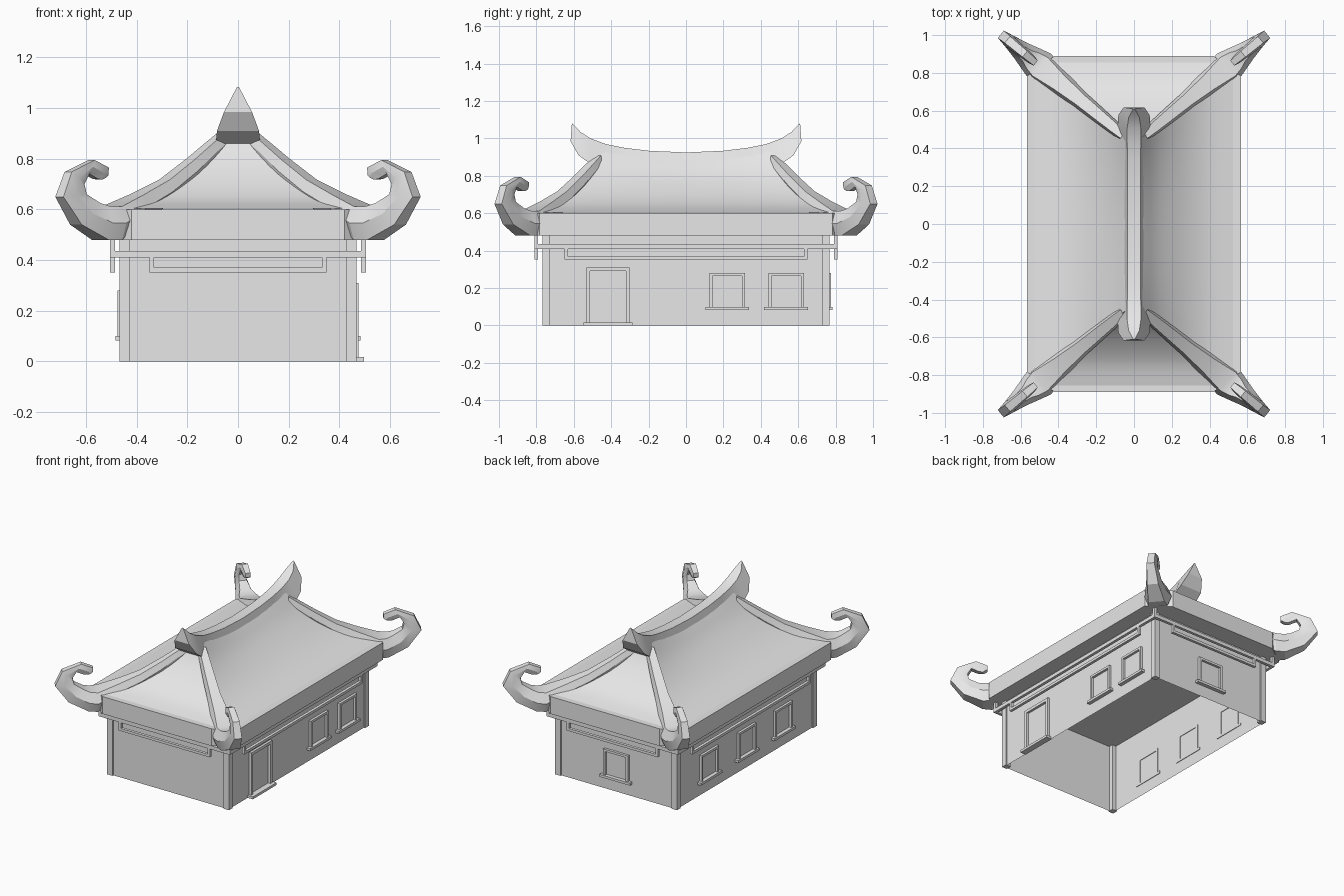
import bpy, bmesh, math
from mathutils import Vector

if "Cube" in bpy.data.objects:
    bpy.data.objects.remove(bpy.data.objects["Cube"])

grey = bpy.data.materials.new("plain_grey")
grey.use_nodes = True
grey.diffuse_color = (0.8, 0.8, 0.8, 1)
grey.node_tree.nodes["Principled BSDF"].inputs["Base Color"].default_value = (0.8, 0.8, 0.8, 1)


def finish(name, bm, smooth=None):
    bmesh.ops.recalc_face_normals(bm, faces=bm.faces)
    mesh = bpy.data.meshes.new(name)
    bm.to_mesh(mesh)
    bm.free()
    mesh.materials.append(grey)
    obj = bpy.data.objects.new(name, mesh)
    bpy.context.collection.objects.link(obj)
    if smooth:
        bpy.ops.object.select_all(action="DESELECT")
        obj.select_set(True)
        bpy.context.view_layer.objects.active = obj
        bpy.ops.object.shade_smooth_by_angle(angle=math.radians(smooth))
    return obj


def add_box(bm, lo, hi):
    verts = bmesh.ops.create_cube(bm, size=1)["verts"]
    for v in verts:
        v.co = [(a + b) / 2 + c * (b - a) for a, b, c in zip(lo, hi, v.co)]


def loft(bm, rings):
    """Skin closed rings of points and cap both ends."""
    rows = [[bm.verts.new(p) for p in ring] for ring in rings]
    n = len(rows[0])
    for a, b in zip(rows, rows[1:]):
        for i in range(n):
            j = (i + 1) % n
            bm.faces.new((a[i], a[j], b[j], b[i]))
    bm.faces.new(rows[0])
    bm.faces.new(rows[-1])


def grid(bm, point, nu, nv):
    rows = [[bm.verts.new(point(u / nu, v / nv)) for u in range(nu + 1)] for v in range(nv + 1)]
    for a, b in zip(rows, rows[1:]):
        for i in range(nu):
            bm.faces.new((a[i], a[i + 1], b[i + 1], b[i]))


def on_wall(side, a0, a1, z0, z1, d0, d1):
    """Box corners on a wall: a runs along the wall, d is distance from the centre."""
    axis, sign = side
    d0, d1 = sorted((sign * d0, sign * d1))
    if axis == "x":
        return (d0, a0, z0), (d1, a1, z1)
    return (a0, d0, z0), (a1, d1, z1)


LEFT, RIGHT, FRONT, BACK = ("x", 1), ("x", -1), ("y", -1), ("y", 1)
WALL = {"x": 0.458, "y": 0.758}
EAVE_Z, EAVE_TOP = 0.48, 0.6

# Walls, open underneath
bm = bmesh.new()
add_box(bm, (-WALL["x"], -WALL["y"], 0), (WALL["x"], WALL["y"], EAVE_Z))
bmesh.ops.delete(bm, geom=[f for f in bm.faces if abs(f.normal.z) > 0.5], context="FACES_ONLY")
finish("walls", bm)

# Corner columns
bm = bmesh.new()
for x in (-0.448, 0.448):
    for y in (-0.748, 0.748):
        add_box(bm, (x - 0.02, y - 0.02, 0), (x + 0.02, y + 0.02, EAVE_Z))
finish("corner_columns", bm)


# Framed openings with a sill or step
def opening(name, side, centre, half, z0, z1, bar, sill_z, sill_out, sill_depth):
    w = WALL[side[0]]
    bm = bmesh.new()
    for a0, a1, b0, b1 in ((-half, bar - half, z0, z1), (half - bar, half, z0, z1),
                           (-half, half, z1 - bar, z1)):
        add_box(bm, *on_wall(side, centre + a0, centre + a1, b0, b1, w - 0.004, w + 0.017))
    add_box(bm, *on_wall(side, centre - half - sill_out, centre + half + sill_out,
                         sill_z, z0, w - 0.004, w + sill_depth))
    finish(name, bm)


for i, (side, c) in enumerate(((LEFT, 0.22), (LEFT, 0.535), (RIGHT, -0.4), (RIGHT, 0),
                               (RIGHT, 0.41), (BACK, 0))):
    opening(f"window_frame_{i + 1}", side, c, 0.095, 0.1, 0.28, 0.016, 0.083, 0.022, 0.026)
opening("door_frame", LEFT, -0.417, 0.115, 0.017, 0.31, 0.02, 0, 0.016, 0.04)

# Hanging rails under the eaves, with drop frames
bm = bmesh.new()
for side, d, end, half in ((LEFT, 0.485, 0.81, 0.65), (RIGHT, 0.485, 0.81, 0.65),
                           (FRONT, 0.79, 0.505, 0.35), (BACK, 0.79, 0.505, 0.35)):
    e = d + 0.02
    add_box(bm, *on_wall(side, -end, end, 0.41, 0.435, d, e))
    add_box(bm, *on_wall(side, -half, half, 0.352, 0.37, d, e))
    for s in (-1, 1):
        a0, a1 = sorted((s * half, s * (half - 0.018)))
        add_box(bm, *on_wall(side, a0, a1, 0.37, 0.41, d, e))
for x in (-0.495, 0.495):
    for y in (-0.8, 0.8):
        add_box(bm, (x - 0.01, y - 0.01, 0.435), (x + 0.01, y + 0.01, EAVE_Z))
finish("eave_rails", bm)

# Eave slab with cut corners
outline = [(0.42, -0.89), (0.566, -0.783), (0.566, 0.783), (0.42, 0.89)]
outline += [(-x, -y) for x, y in outline]
bm = bmesh.new()
loft(bm, [[(x, y, z) for x, y in outline] for z in (EAVE_Z, EAVE_TOP)])
finish("eave_slab", bm)

# Curved roof panels: half width, half depth and height from eave to ridge
LEVELS = [(0.525, 0.855, 0.603), (0.4, 0.75, 0.635), (0.29, 0.66, 0.69),
          (0.19, 0.575, 0.765), (0.11, 0.51, 0.845), (0.04, 0.455, 0.94)]


def level(t):
    k = min(int(t * 5), 4)
    p = [Vector(LEVELS[max(0, min(5, k + i))]) for i in (-1, 0, 1, 2)]
    f = t * 5 - k
    return 0.5 * (2 * p[1] + (p[2] - p[0]) * f + (2 * p[0] - 5 * p[1] + 4 * p[2] - p[3]) * f * f
                  + (3 * p[1] - p[0] - 3 * p[2] + p[3]) * f ** 3)


def side_point(sign):
    def point(u, t):
        w, d, z = level(t)
        k = 2 * u - 1
        return sign * w, k * d, z - 0.05 * t * t * (1 - k * k)
    return point


def end_point(sign):
    def point(u, t):
        w, d, z = level(t)
        return (2 * u - 1) * w, sign * d, z
    return point


for name, maker in (("side_roof", side_point), ("end_roof", end_point)):
    for label, sign in (("a", 1), ("b", -1)):
        bm = bmesh.new()
        grid(bm, maker(sign), 12, 15)
        obj = finish(f"{name}_{label}", bm, 50)
        if obj.data.polygons[0].normal.z < 0:
            obj.data.flip_normals()

# Hip ridges ending in curled horns: low (s, z), high (s, z), half width
HIP = [(-0.57, 0.82, -0.57, 0.91, 0.03), (-0.5, 0.78, -0.507, 0.868, 0.036),
       (-0.4, 0.7, -0.4, 0.797, 0.042), (-0.27, 0.62, -0.27, 0.718, 0.048),
       (-0.13, 0.56, -0.13, 0.66, 0.065), (0, 0.48, 0, 0.612, 0.09),
       (0.06, 0.48, 0.05, 0.612, 0.075),
       (0.185, 0.54, 0.09, 0.625, 0.052), (0.27, 0.65, 0.15, 0.66, 0.036),
       (0.225, 0.748, 0.16, 0.70, 0.032), (0.105, 0.795, 0.135, 0.742, 0.028),
       (0.03, 0.765, 0.085, 0.72, 0.024), (0.03, 0.735, 0.06, 0.718, 0.02)]
along, across = Vector((0.77, 0.636, 0)), Vector((0.636, -0.77, 0))
base = Vector((0.497, 0.833, 0))


def hip_ring(row):
    s0, z0, s1, z1, w = row
    low, high = (base + along * s + Vector((0, 0, z)) for s, z in ((s0, z0), (s1, z1)))
    mid = (low + high) / 2
    return [low - across * w * 0.7, low + across * w * 0.7, mid + across * w,
            high + across * w * 0.7, high - across * w * 0.7, mid - across * w]


for label, sx, sy in (("front_left", 1, -1), ("front_right", -1, -1),
                      ("back_left", 1, 1), ("back_right", -1, 1)):
    bm = bmesh.new()
    loft(bm, [[(p.x * sx, p.y * sy, p.z) for p in hip_ring(row)] for row in HIP])
    finish(f"{label}_hip_horn", bm, 25)

# Main ridge with upswept ends: low (y, z), high (y, z), low and high half widths
RIDGE = [(0, 0.86, 0, 0.925, 0.055, 0.035), (0.2, 0.87, 0.2, 0.934, 0.055, 0.035),
         (0.33, 0.88, 0.33, 0.95, 0.055, 0.035), (0.44, 0.86, 0.43, 0.97, 0.06, 0.036),
         (0.505, 0.86, 0.51, 1.0, 0.088, 0.036), (0.575, 0.91, 0.565, 1.035, 0.083, 0.028),
         (0.617, 0.985, 0.61, 1.083, 0.055, 0.004)]
half = [[(-wl, y0, z0), (wl, y0, z0), (wh, y1, z1), (-wh, y1, z1)]
        for y0, z0, y1, z1, wl, wh in RIDGE]
rings = [[(x, -y, z) for x, y, z in ring] for ring in half[:0:-1]] + half
bm = bmesh.new()
loft(bm, rings)
finish("main_ridge", bm, 25)
